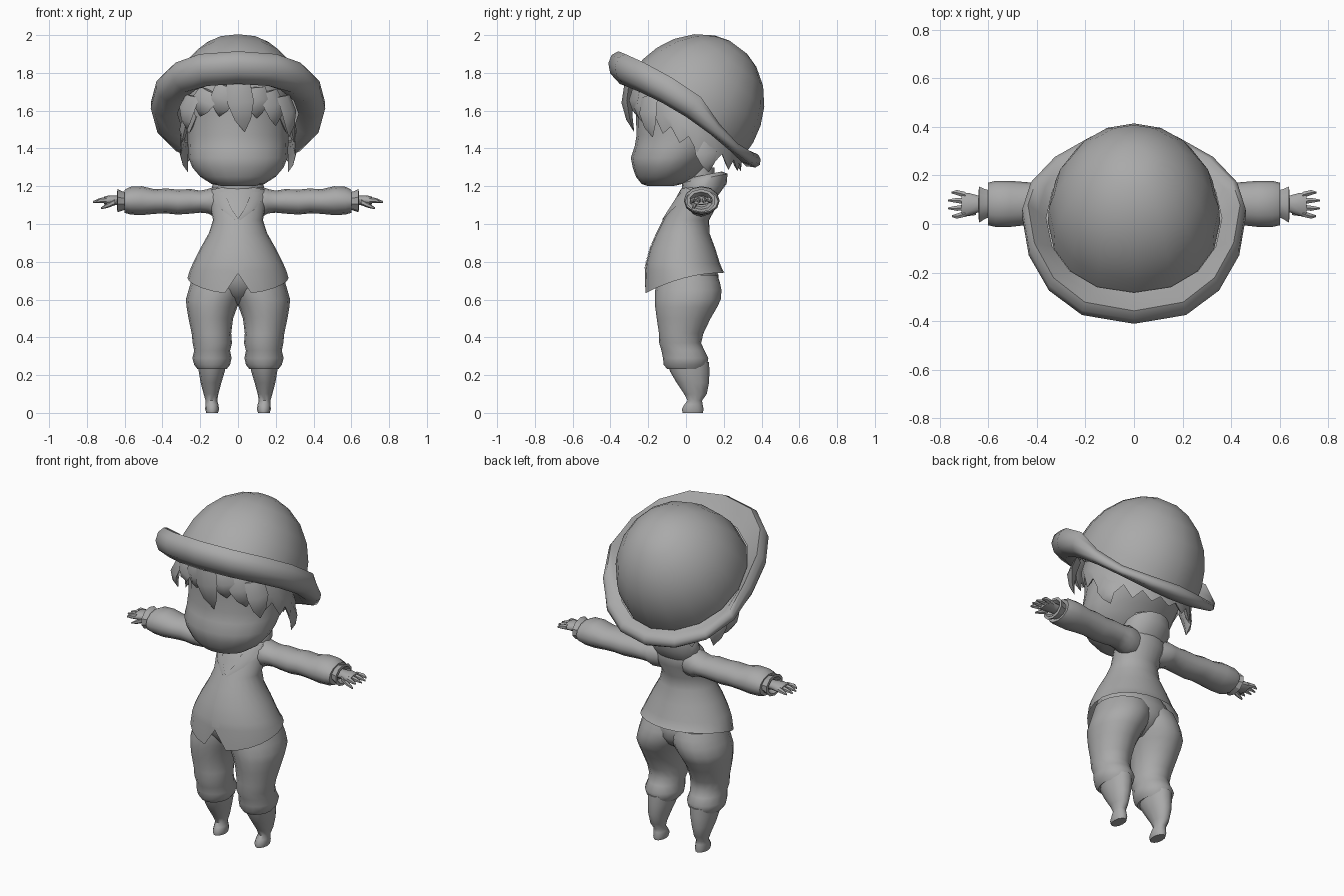
import bpy, bmesh, math
from mathutils import Vector

if "Cube" in bpy.data.objects:
    bpy.data.objects.remove(bpy.data.objects["Cube"])

GREY = bpy.data.materials.new("plain_grey")
GREY.diffuse_color = (0.4, 0.4, 0.4, 1)
GREY.use_nodes = True
GREY.node_tree.nodes["Principled BSDF"].inputs["Base Color"].default_value = GREY.diffuse_color


def finish(name, verts, faces, mirror=False, angle=50):
    me = bpy.data.meshes.new(name)
    me.from_pydata([tuple(v) for v in verts], [], faces)
    bm = bmesh.new()
    bm.from_mesh(me)
    bmesh.ops.recalc_face_normals(bm, faces=bm.faces)
    bm.to_mesh(me)
    bm.free()
    me.materials.append(GREY)
    ob = bpy.data.objects.new(name, me)
    bpy.context.collection.objects.link(ob)
    if mirror:
        ob.modifiers.new("mirror", 'MIRROR').use_mirror_merge = False
    bpy.ops.object.select_all(action='DESELECT')
    ob.select_set(True)
    bpy.context.view_layer.objects.active = ob
    bpy.ops.object.shade_smooth_by_angle(angle=math.radians(angle))
    return ob


def skin(name, rings, caps=(True, True), **kw):
    """Join equal-length rings of points into a surface."""
    n = len(rings[0])
    verts = [p for r in rings for p in r]
    faces = [(k * n + i, k * n + (i + 1) % n, (k + 1) * n + (i + 1) % n, (k + 1) * n + i)
             for k in range(len(rings) - 1) for i in range(n)]
    if caps[0]:
        faces.append(tuple(range(n)))
    if caps[1]:
        faces.append(tuple(range(len(verts) - n, len(verts))))
    return finish(name, verts, faces, **kw)


def oval(a0, a1, b0, b1, n):
    ca, cb, ra, rb = (a0 + a1) / 2, (b0 + b1) / 2, (a1 - a0) / 2, (b1 - b0) / 2
    return [(ca + ra * math.sin(2 * math.pi * i / n), cb - rb * math.cos(2 * math.pi * i / n))
            for i in range(n)]


def upright(name, rows, n=16, tilt=0, **kw):
    """rows: z, x0, x1, y0, y1; tilt raises z towards the back"""
    return skin(name, [[(x, y, r[0] + tilt * y) for x, y in oval(*r[1:], n)] for r in rows], **kw)


def sideways(name, rows, n=12, **kw):
    """rows: x, y0, y1, z0, z1"""
    return skin(name, [[(r[0], y, z) for y, z in oval(*r[1:], n)] for r in rows], **kw)


def tuft(name, base, tip, width, bulge=0.03, mirror=False):
    """Flattened curved hair spike; bulge pushes its middle away from the head."""
    base, tip = Vector(base), Vector(tip)
    d = (tip - base).normalized()
    out = Vector((base.x, base.y, 0)).normalized()
    side = d.cross(out).normalized()
    out = side.cross(d).normalized()
    if out.dot(Vector((base.x, base.y, 0))) < 0:
        out = -out
    rings = []
    for t, w in ((0, .9), (.4, 1), (.75, .62), (1, .04)):
        c = base.lerp(tip, t) + out * bulge * math.sin(math.pi * t)
        rings.append([c + side * w * width * a + out * w * width * b
                      for a, b in ((-.5, 0), (0, .2), (.5, 0), (0, -.2))])
    return skin(name, rings, mirror=mirror, angle=60)


# Hat: a half ellipsoid crown and a soft wavy brim in one tilted frame
HC, HA, HN = Vector((0, .025, 1.6)), Vector((0, .8, -.6)), Vector((0, .6, .8))


def hat_ring(rx, front, back, n_front, n_back, lift=0, square=1.0, dip=0, n=16):
    """lift raises the sides, dip lowers the rear quarters, square widens the front"""
    pts = []
    for i in range(n):
        a = 2 * math.pi * i / n
        c, s = math.cos(a), math.sin(a)
        p = square if c > 0 else 1
        h = n_back + (n_front - n_back) * (c + 1) / 2 + lift * s ** 2 - dip * s ** 2 * max(0, -c)
        pts.append(HC + Vector((math.copysign(rx * abs(s) ** p, s), 0, 0))
                   + HA * (-c * (front if c > 0 else back)) + HN * h)
    return pts


crown = [hat_ring(.355 * c, .37 * c, .37 * c, .425 * s, .425 * s, square=.9) for c, s in
         [(math.cos(math.radians(t)), math.sin(math.radians(t))) for t in (-3, 9, 22, 36, 52, 68, 81)]]
skin("hat_crown", crown, caps=(False, True))
brim = [hat_ring(.32, .33, .34, -.05, -.01, .01),
        hat_ring(.385, .385, .41, -.112, -.06, .045, .88),
        hat_ring(.44, .46, .455, -.098, -.035, .045, .82, .04),
        hat_ring(.462, .5, .465, -.06, -.008, .05, .8, .09),
        hat_ring(.46, .512, .448, -.015, .018, .06, .8, .13),
        hat_ring(.437, .495, .425, .022, .028, .065, .8, .14),
        hat_ring(.395, .43, .395, .0, .022, .03, .88, .09),
        hat_ring(.362, .375, .372, -.012, .01, .0, .9)]
skin("hat_brim", brim, caps=(False, False), angle=80)

# Head with full cheeks and a slight dip at the eyes
upright("head", [(1.2, -.08, .08, -.2, -.07), (1.212, -.14, .14, -.235, -.02),
                 (1.25, -.2, .2, -.265, .05), (1.3, -.242, .242, -.282, .1),
                 (1.35, -.262, .262, -.292, .15), (1.41, -.266, .266, -.272, .21),
                 (1.47, -.268, .268, -.262, .25), (1.58, -.27, .27, -.265, .29),
                 (1.7, -.265, .265, -.265, .28), (1.8, -.2, .2, -.2, .25)], n=20)

# Fringe of broad locks
for bx, tx, tz, w in ((-.24, -.27, 1.5, .13), (-.15, -.2, 1.57, .14), (-.06, -.1, 1.57, .13),
                      (.0, .035, 1.49, .14), (.09, .1, 1.56, .13), (.16, .2, 1.52, .13),
                      (.24, .27, 1.46, .12)):
    tuft("fringe_lock", (bx, -.3 + abs(bx) * .45, 1.75 - abs(bx) * .3),
         (tx, -.29 + abs(tx) * .42, tz), w, .025)

# Jagged hair shell round the sides and back: alternating tips and notches
top, mid, low = [], [], []
STEPS = 26
for i in range(STEPS + 1):
    a = math.radians(48 + 264 * i / STEPS)
    x, y = math.sin(a), .02 - .27 * math.cos(a)
    notch = 1.5 - .52 * y + .04 * max(0, -y)
    tip = max(1.28, 1.41 - .55 * y)
    top.append((x * .285, y, max(notch + .08, 1.5)))
    mid.append((x * .31, y * 1.03, notch + .01))
    low.append((x * (.305 if i % 2 else .3), y, tip if i % 2 else notch - .03))
inner = [(x * .93, y * .93, z + .03) for x, y, z in low]
m = STEPS + 1
finish("hair_shell", top + mid + low + inner,
       [(k * m + i, k * m + i + 1, (k + 1) * m + i + 1, (k + 1) * m + i)
        for k in range(3) for i in range(STEPS)], angle=40)
# Longer locks behind the ears
tuft("ear_lock", (.27, .09, 1.44), (.265, .12, 1.275), .12, .02, True)

# Neck and standing collar
upright("neck", [(1.1, -.07, .07, .02, .15), (1.3, -.07, .07, .0, .15)], n=10)
upright("collar", [(1.115, -.12, .12, .0, .168), (1.17, -.14, .14, -.025, .215),
                   (1.222, -.125, .125, -.02, .22), (1.24, -.1, .1, .02, .19),
                   (1.17, -.07, .07, .02, .15)], tilt=.2, caps=(False, False), angle=40)

# Jacket body: hem drops at the front and parts at the centre
BODY = [(1.205, -.1, .1, .0, .15), (1.18, -.15, .15, -.03, .165), (1.1, -.148, .148, -.075, .165),
        (1.02, -.132, .132, -.12, .122), (.95, -.155, .155, -.155, .125), (.87, -.2, .2, -.19, .155),
        (.79, -.24, .24, -.212, .18), (.755, -.255, .255, -.217, .195)]
rings = [[(x, y, r[0]) for x, y in oval(*r[1:], 24)] for r in BODY]
hem = [(x, y, .742 - .11 * ((.205 - y) / .423) ** 2) for x, y in oval(-.268, .268, -.222, .205, 24)]
hem[0] = (0, -.218, .738)
skin("jacket_body", rings + [hem], caps=(True, False), angle=60)


def body_y(x, z):
    for a, b in zip(BODY, BODY[1:]):
        if a[0] >= z >= b[0]:
            t = (a[0] - z) / (a[0] - b[0])
            rx, y0, y1 = (a[k] + (b[k] - a[k]) * t for k in (2, 3, 4))
            return (y0 + y1) / 2 - (y1 - y0) / 2 * math.sqrt(max(0, 1 - (x / rx) ** 2))
    return -.218


def strip(name, left, right, off, steps=4, **kw):
    """Thin patch lying on the jacket between two edges of x, z points."""
    verts, faces = [], []
    for (xl, zl), (xr, zr) in zip(left, right):
        for i in range(steps + 1):
            x, z = xl + (xr - xl) * i / steps, zl + (zr - zl) * i / steps
            verts.append((x, body_y(x, z) - off, z))
    w = steps + 1
    for k in range(len(left) - 1):
        faces += [(k * w + i, k * w + i + 1, (k + 1) * w + i + 1, (k + 1) * w + i) for i in range(steps)]
    return finish(name, verts, faces, **kw)


strip("lapel", [(.075, 1.195), (.06, 1.14), (.035, 1.08), (.0, 1.03)],
      [(.14, 1.182), (.13, 1.13), (.085, 1.075), (.012, 1.02)], .008, mirror=True)
strip("front_placket", [(-.018, z) for z in (1.03, .95, .87, .79, .756)],
      [(.03, z) for z in (1.03, .95, .87, .79, .756)], .004)

# Sleeves, cuffs and hands
sideways("sleeve", [(.08, .0, .15, 1.04, 1.195), (.13, -.005, .165, 1.04, 1.195),
                    (.16, .0, .165, 1.056, 1.185),
                    (.2, .005, .165, 1.06, 1.177), (.25, .0, .165, 1.055, 1.185),
                    (.32, .0, .165, 1.05, 1.182), (.38, .0, .17, 1.056, 1.188),
                    (.44, -.004, .172, 1.054, 1.184), (.51, -.012, .178, 1.047, 1.2),
                    (.57, -.012, .178, 1.05, 1.197), (.602, -.005, .17, 1.06, 1.18),
                    (.595, .03, .14, 1.085, 1.155)], mirror=True)
sideways("cuff", [(.58, .03, .14, 1.08, 1.165), (.61, .02, .145, 1.072, 1.172),
                  (.638, .002, .158, 1.062, 1.185), (.64, .018, .142, 1.077, 1.17),
                  (.61, .04, .125, 1.09, 1.15)], n=10, mirror=True, angle=30)
sideways("palm", [(.6, .05, .115, 1.1, 1.15), (.645, .045, .12, 1.1, 1.15),
                  (.68, .032, .13, 1.1, 1.152), (.71, .03, .132, 1.103, 1.145)], n=10, mirror=True)
for y, tip in ((.042, .75), (.068, .767), (.094, .767), (.12, .752)):
    k = (y - .081) * .25
    sideways("finger", [(.695, y - .014, y + .014, 1.11, 1.143),
                        (.73, y - .012 + k, y + .012 + k, 1.112, 1.138),
                        (tip, y - .004 + k, y + .004 + k, 1.112, 1.122)], n=6, mirror=True)
sideways("thumb", [(.65, .035, .065, 1.1, 1.135), (.69, .03, .055, 1.085, 1.112),
                   (.725, .033, .045, 1.078, 1.088)], n=6, mirror=True)

# Trousers: the two legs overlap at the seat, with a hip core filling the middle
upright("trouser_hips", [(.8, -.2, .2, -.17, .14), (.73, -.23, .23, -.18, .172),
                         (.67, -.2, .2, -.165, .172), (.62, -.12, .12, -.13, .14),
                         (.575, -.04, .04, -.06, .07)])
upright("trouser_leg", [(.73, -.06, .235, -.15, .165), (.69, -.06, .25, -.158, .18),
                        (.65, -.045, .262, -.163, .188),
                        (.6, -.018, .276, -.165, .184), (.56, .004, .272, -.163, .165),
                        (.5, .026, .262, -.155, .13),
                        (.42, .036, .245, -.143, .092), (.37, .032, .24, -.142, .08),
                        (.33, .042, .232, -.13, .098), (.29, .034, .242, -.122, .118),
                        (.255, .042, .232, -.118, .112), (.232, .06, .215, -.1, .1),
                        (.25, .085, .195, -.07, .08)], mirror=True)

# Boots tapering to small feet
upright("boot", [(.27, .066, .212, -.1, .122), (.22, .07, .208, -.085, .124),
                 (.16, .088, .198, -.05, .122), (.1, .104, .182, -.01, .11),
                 (.065, .11, .172, .008, .085), (.045, .104, .172, -.008, .088),
                 (.02, .1, .174, -.022, .093), (0, .106, .168, -.018, .09)], n=12, mirror=True)
